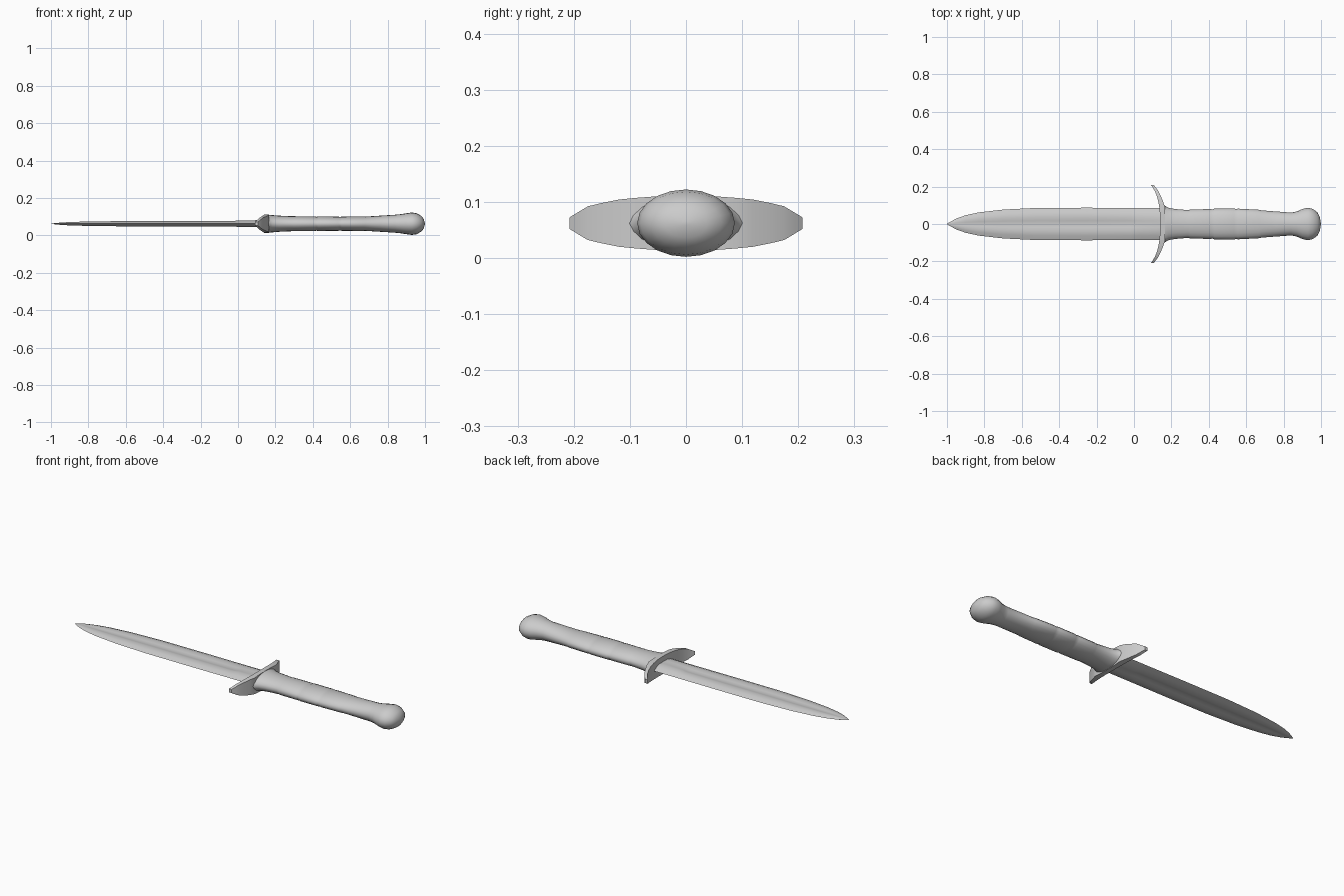
import bpy, bmesh, math

ZC = 0.062  # height of the dagger's centre line


def loft(name, rings, angle=35):
    """Skin a list of equal-length point rings and cap both ends."""
    bm = bmesh.new()
    vr = [[bm.verts.new(p) for p in r] for r in rings]
    n = len(rings[0])
    for a, b in zip(vr, vr[1:]):
        for i in range(n):
            j = (i + 1) % n
            bm.faces.new((a[i], a[j], b[j], b[i]))
    bm.faces.new(vr[0])
    bm.faces.new(vr[-1][::-1])
    bmesh.ops.remove_doubles(bm, verts=bm.verts, dist=1e-5)
    bmesh.ops.recalc_face_normals(bm, faces=bm.faces)
    me = bpy.data.meshes.new(name)
    bm.to_mesh(me)
    bm.free()
    ob = bpy.data.objects.new(name, me)
    bpy.context.collection.objects.link(ob)
    bpy.context.view_layer.objects.active = ob
    ob.select_set(True)
    bpy.ops.object.shade_smooth_by_angle(angle=math.radians(angle))
    ob.select_set(False)
    return ob


# Blade: double-edged section with a shallow central fuller
def blade_ring(x, w, t, groove):
    half = [(1, 0), (0.72, 0.62), (0.42, 1.0), (0.2, 1 - groove * 0.7), (0, 1 - groove)]
    top = half + [(-y, z) for y, z in half[-2::-1]]
    prof = top + [(y, -z) for y, z in top[-2:0:-1]]
    return [(x, y * w, ZC + z * t) for y, z in prof]


blade = [(-0.998, 0.003, 0.001, 0), (-0.95, 0.029, 0.006, 0.1), (-0.90, 0.047, 0.009, 0.3),
         (-0.83, 0.062, 0.011, 0.4), (-0.70, 0.077, 0.013, 0.4), (-0.52, 0.086, 0.015, 0.4),
         (-0.25, 0.087, 0.015, 0.4), (-0.02, 0.086, 0.0155, 0.4), (0.02, 0.086, 0.018, 0.15),
         (0.15, 0.086, 0.019, 0)]
loft("blade", [blade_ring(*s) for s in blade], 50)

# Crossguard: thin curved plate swept towards the blade; y, blade side x, grip side x, half height
guard_half = [(0.0, 0.140, 0.166, 0.049), (0.05, 0.139, 0.166, 0.048), (0.09, 0.135, 0.166, 0.045),
              (0.12, 0.130, 0.156, 0.042), (0.15, 0.122, 0.143, 0.036), (0.175, 0.112, 0.131, 0.030),
              (0.195, 0.100, 0.117, 0.018), (0.208, 0.091, 0.106, 0.010)]
stations = [(-y, a, b, h) for y, a, b, h in guard_half[:0:-1]] + guard_half
loft("crossguard", [[(a, y, ZC - h), (b, y, ZC - h), (b, y, ZC + h), (a, y, ZC + h)]
                    for y, a, b, h in stations], 40)


# Grip, flared collar and rounded pommel: elliptical sections x, half width, half height
def oval(x, w, h, n=20):
    return [(x, w * math.cos(i * math.tau / n), ZC + h * math.sin(i * math.tau / n))
            for i in range(n)]


grip = [(0.152, 0.112, 0.047), (0.165, 0.098, 0.048), (0.185, 0.086, 0.046), (0.22, 0.080, 0.043),
        (0.29, 0.074, 0.040), (0.30, 0.077, 0.040), (0.41, 0.080, 0.039), (0.42, 0.078, 0.037),
        (0.43, 0.082, 0.039), (0.535, 0.083, 0.038), (0.545, 0.080, 0.036), (0.555, 0.082, 0.038),
        (0.67, 0.076, 0.039), (0.68, 0.073, 0.038), (0.76, 0.067, 0.043), (0.84, 0.061, 0.048),
        (0.87, 0.067, 0.051), (0.90, 0.080, 0.056), (0.93, 0.087, 0.060), (0.955, 0.081, 0.056),
        (0.98, 0.063, 0.042), (0.993, 0.038, 0.026), (0.999, 0.006, 0.004)]
loft("grip_and_pommel", [oval(*s) for s in grip], 50)
